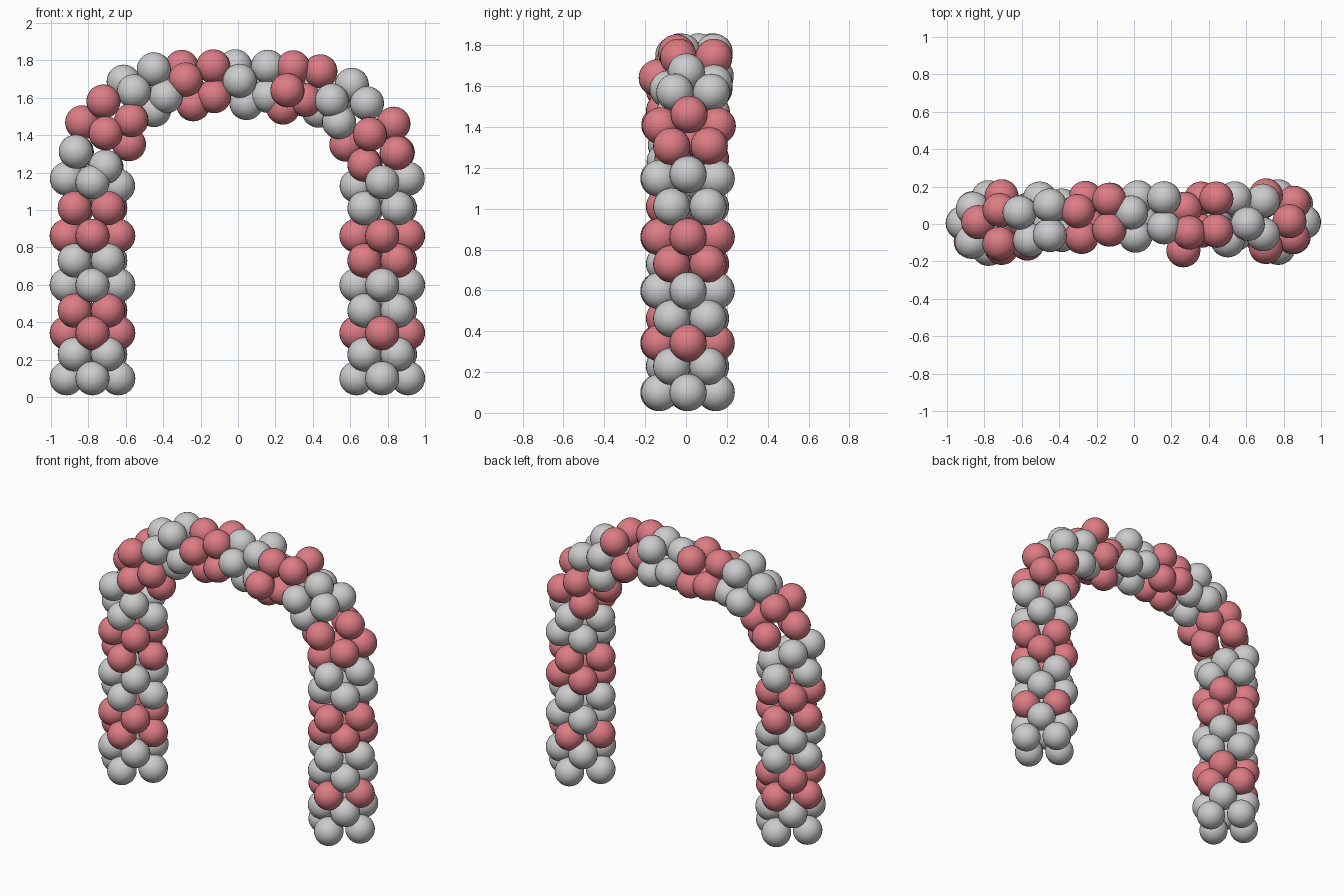
import bpy, bmesh
from math import sin, cos, radians
from mathutils import Vector

if "Cube" in bpy.data.objects:
    bpy.data.objects.remove(bpy.data.objects["Cube"])

BALLOON_R = 0.091


def balloon_mesh(name, colour=None):
    bm = bmesh.new()
    bmesh.ops.create_uvsphere(bm, u_segments=28, v_segments=18, radius=BALLOON_R)
    for f in bm.faces:
        f.smooth = True
    me = bpy.data.meshes.new(name)
    bm.to_mesh(me)
    bm.free()
    if colour:
        mat = bpy.data.materials.new(name)
        mat.diffuse_color = colour
        mat.use_nodes = True
        mat.node_tree.nodes["Principled BSDF"].inputs["Base Color"].default_value = mat.diffuse_color
        me.materials.append(mat)
    return me


meshes = {"g": balloon_mesh("grey_balloon"),
          "r": balloon_mesh("red_balloon", (0.72, 0.2, 0.23, 1))}

# Cluster colours from the foot of the left leg over to the right foot
colours = "ggrrggrrgg" "rrggrrggrrggrr" "ggrrggrgg"

# Clusters: x, y, z, ring radius, twist, lean (direction of the arch's outside)
leg_z = [0.10, 0.228, 0.342, 0.462, 0.598, 0.73, 0.862, 1.01, 1.148]


def leg(x, y_plus, y_diagonal, twist, lean, top_lean):
    rows = []
    for i, z in enumerate(leg_z):
        diagonal = i % 2
        rows.append((x, y_diagonal if diagonal else y_plus, z,
                     0.126 if diagonal else 0.138,
                     twist if diagonal else 0,
                     top_lean if i == 8 else lean))
    return rows


left_leg = leg(-0.778, 0.005, -0.01, 4, 180, 172)
right_leg = leg(0.771, 0.01, 0.025, -4, 0, 8)[::-1]
bend = [
    (-0.785, -0.01, 1.27, 0.126, 2, 153),
    (-0.708, 0.01, 1.41, 0.138, 0, 155),
    (-0.645, -0.015, 1.53, 0.127, 0, 146),
    (-0.53, 0.025, 1.61, 0.117, 18, 137),
    (-0.418, 0.02, 1.68, 0.112, 0, 114),
    (-0.27, 0.035, 1.665, 0.11, 18, 107),
    (-0.13, 0.05, 1.688, 0.113, 0, 92),
    (0.015, 0.04, 1.67, 0.105, 12, 107),
    (0.16, 0.06, 1.688, 0.11, 0, 90),
    (0.268, -0.03, 1.655, 0.112, -8, 76),
    (0.40, 0.05, 1.665, 0.122, 0, 62),
    (0.52, 0.025, 1.60, 0.115, -12, 38),
    (0.615, 0.035, 1.52, 0.127, 0, 34),
    (0.705, 0.015, 1.405, 0.138, 0, 24),
    (0.765, 0.025, 1.275, 0.13, -2, 20),
]

# Four balloons in a ring for every cluster, turned 45 degrees on every second one
clusters = zip(left_leg + bend + right_leg, colours)
for i, ((x, y, z, ring, twist, lean), colour) in enumerate(clusters):
    outward = Vector((cos(radians(lean)), 0, sin(radians(lean))))
    for k in range(4):
        a = radians(twist + 45 * (i % 2) + 90 * k)
        offset = outward * cos(a) + Vector((0, sin(a), 0))
        ob = bpy.data.objects.new(f"balloon_{i + 1}_{k + 1}", meshes[colour])
        ob.location = Vector((x, y, z)) + offset * ring
        bpy.context.collection.objects.link(ob)
